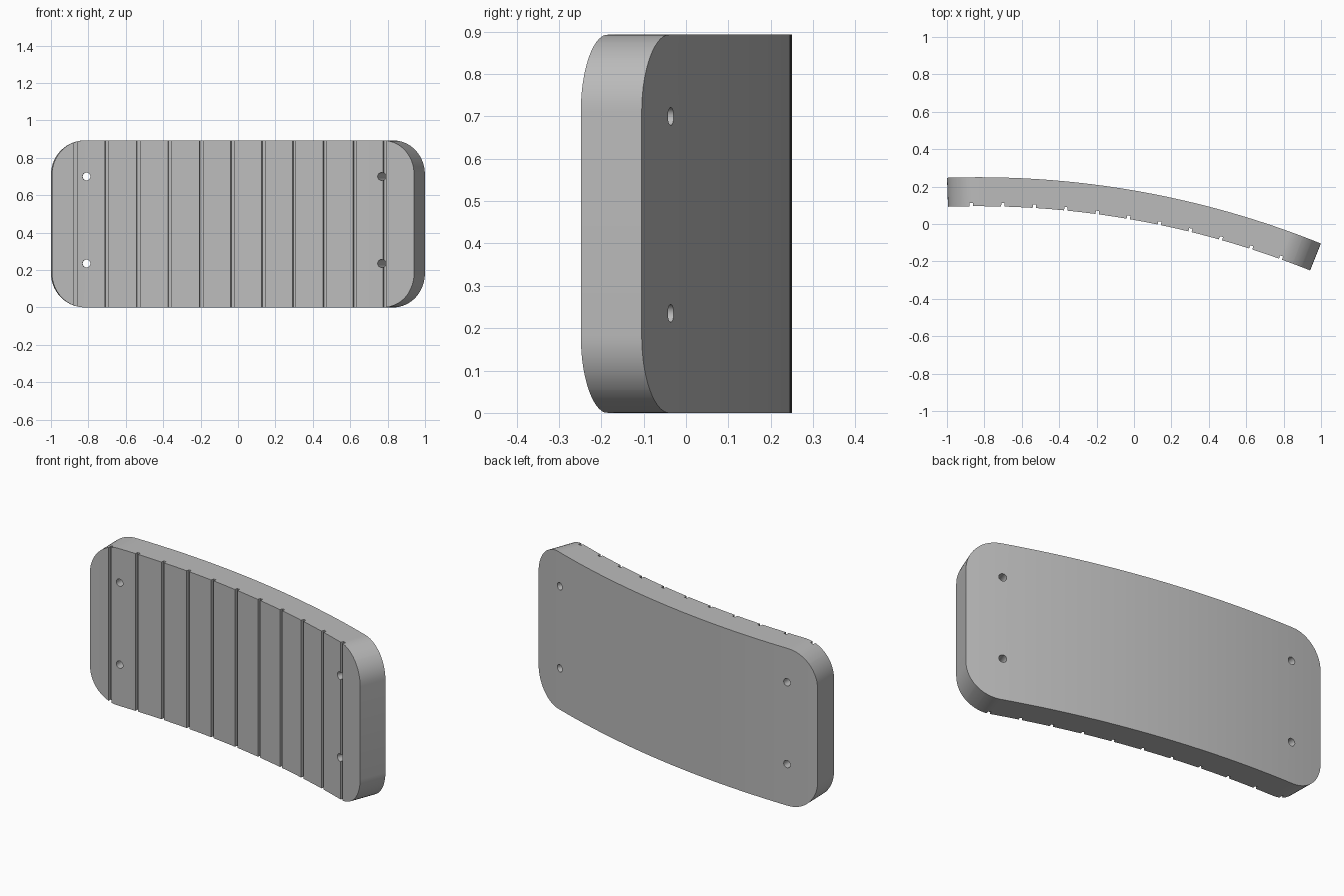
import bpy, bmesh
from math import sin, cos, pi, sqrt
from mathutils import Vector

if "Cube" in bpy.data.objects:
    bpy.data.objects.remove(bpy.data.objects["Cube"], do_unlink=True)

# Arc of the panel, seen from above
CENTRE_X, CENTRE_Y = -0.83, -4.645
R_BACK, THICK, HEIGHT = 4.895, 0.155, 0.893
R_FRONT = R_BACK - THICK
START, END = -0.0347, 0.383
CORNER = 0.182
CORNER_ANGLE = CORNER / R_BACK
GROOVE_WIDTH, GROOVE_DEPTH = 0.017 / R_FRONT, 0.018
WALL = 0.0001

grey = bpy.data.materials.new("warm_grey")
grey.use_nodes = True
colour = (0.5, 0.5, 0.5, 1)
grey.diffuse_color = colour
grey.node_tree.nodes["Principled BSDF"].inputs["Base Color"].default_value = colour


def on_arc(angle, radius, z):
    return Vector((CENTRE_X + radius * sin(angle), CENTRE_Y + radius * cos(angle), z))


def half_height(angle):
    """Half height of the rounded outline at an angle."""
    inset = min(angle - START, END - angle) / CORNER_ANGLE
    t = max(0, 1 - inset)
    return HEIGHT / 2 - CORNER + CORNER * sqrt(max(0, 1 - t * t))


# Columns: plain ones along the arc, dense ones in the corners, four per groove
grooves = [-0.0084 + 0.03557 * i for i in range(11)]
plain = [START + (END - START) * i / 40 for i in range(1, 40)]
for i in range(15):
    inset = CORNER_ANGLE * (1 - cos(pi / 2 * i / 14))
    plain += [START + inset, END - inset]
half = GROOVE_WIDTH / 2
columns = [(a, R_FRONT) for a in plain
           if all(abs(a - g) > half + 3 * WALL for g in grooves)]
for g in grooves:
    columns += [(g - half - WALL, R_FRONT), (g - half, R_FRONT + GROOVE_DEPTH),
                (g + half, R_FRONT + GROOVE_DEPTH), (g + half + WALL, R_FRONT)]
columns.sort()

# Curved panel with grooves
bm = bmesh.new()
rings = []
for angle, front in columns:
    h, mid = half_height(angle), HEIGHT / 2
    rings.append([bm.verts.new(on_arc(angle, r, mid + s * h))
                  for r, s in ((front, -1), (front, 1), (R_BACK, 1), (R_BACK, -1))])
for a, b in zip(rings, rings[1:]):
    for i in range(4):
        j = (i + 1) % 4
        bm.faces.new((a[i], a[j], b[j], b[i]))
bm.faces.new(rings[0])
bm.faces.new(rings[-1])
bmesh.ops.recalc_face_normals(bm, faces=bm.faces)
mesh = bpy.data.meshes.new("curved_panel")
bm.to_mesh(mesh)
bm.free()
panel = bpy.data.objects.new("curved_panel", mesh)
bpy.context.collection.objects.link(panel)
mesh.materials.append(grey)

# Four screw holes, drilled square to the arc
for angle in (0.0042, 0.3435):
    for z in (0.235, 0.7):
        direction = Vector((sin(angle), cos(angle), 0))
        bpy.ops.mesh.primitive_cylinder_add(
            vertices=24, radius=0.021, depth=0.4,
            location=on_arc(angle, R_BACK - THICK / 2, z),
            rotation=direction.to_track_quat('Z', 'Y').to_euler())
        cutter = bpy.context.object
        cutter.name = "hole_cutter"
        cutter.hide_render = True
        cutter.data.materials.append(grey)
        bpy.context.view_layer.objects.active = panel
        cut = panel.modifiers.new("screw_hole", 'BOOLEAN')
        cut.operation, cut.solver, cut.object = 'DIFFERENCE', 'EXACT', cutter
        bpy.ops.object.modifier_apply(modifier=cut.name)
        bpy.data.objects.remove(cutter, do_unlink=True)

# Smooth curves, crisp edges
bpy.ops.object.select_all(action='DESELECT')
panel.select_set(True)
bpy.context.view_layer.objects.active = panel
bpy.ops.object.shade_smooth_by_angle(angle=pi / 6)
